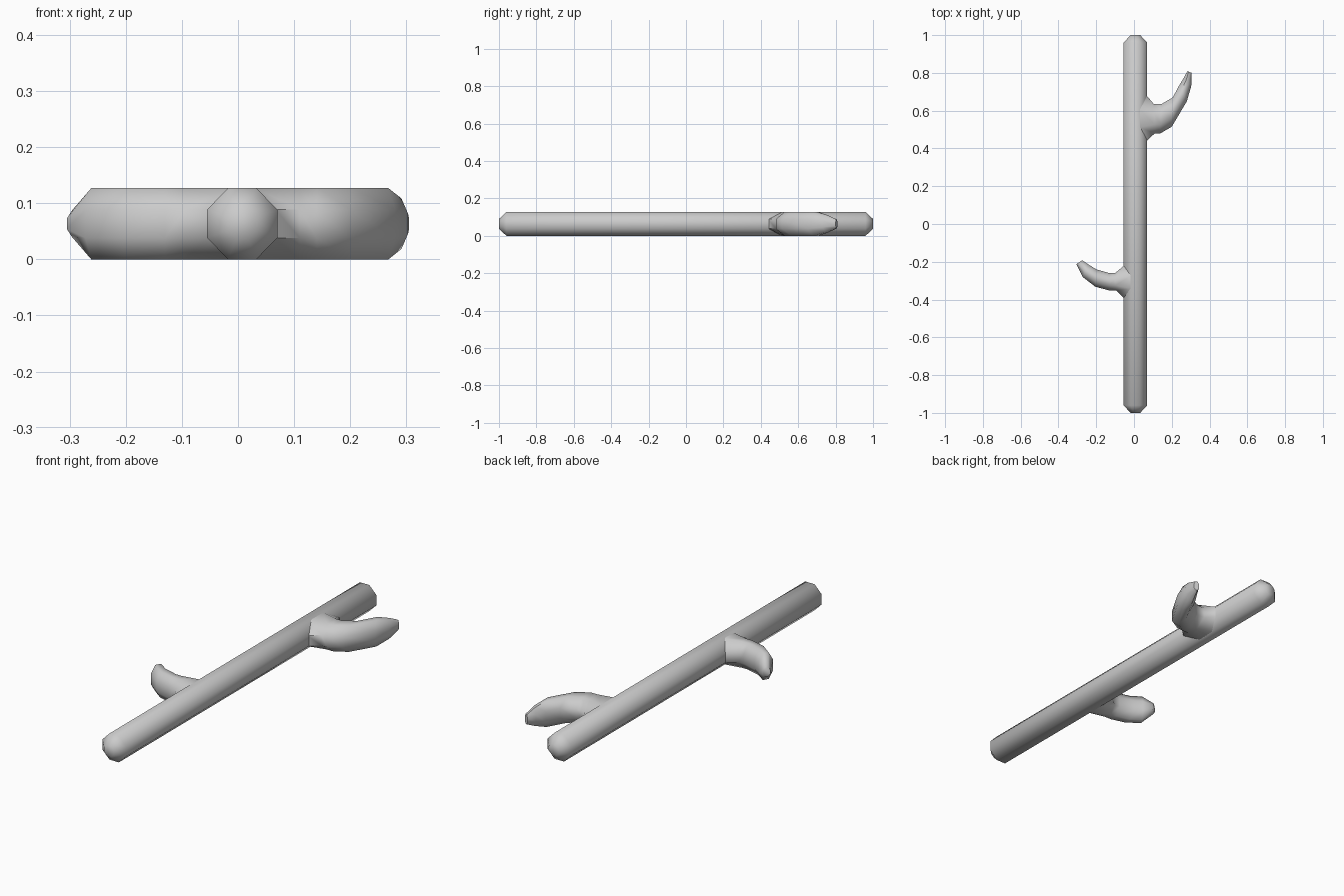
import bpy, bmesh, math
from mathutils import Vector

if "Cube" in bpy.data.objects:
    bpy.data.objects.remove(bpy.data.objects["Cube"])

ZC = 0.0635   # mid-height of every part
H = 0.0635    # full half height
T = 0.0235    # half height of the blunt tips
K = 0.40      # octagon flat / width ratio


def loft(name, sections):
    """Octagonal loft; each section is (edge a, edge b, half height, shift of flat top in x)."""
    bm = bmesh.new()
    rings = []
    for a, b, h, shift in sections:
        a, b = Vector(a), Vector(b)
        mid, half = (a + b) / 2, (a - b) / 2
        ring = []
        for u, w in ((1, -K), (1, K), (K, 1), (-K, 1), (-1, K), (-1, -K), (-K, -1), (K, -1)):
            p = mid + half * u
            if abs(w) == 1:
                p.x += shift
            ring.append(bm.verts.new((p.x, p.y, ZC + h * w)))
        rings.append(ring)
    for r, s in zip(rings, rings[1:]):
        for i in range(8):
            j = (i + 1) % 8
            bm.faces.new((r[i], r[j], s[j], s[i]))
    bm.faces.new(rings[0])
    bm.faces.new(rings[-1])
    bmesh.ops.recalc_face_normals(bm, faces=bm.faces)
    mesh = bpy.data.meshes.new(name)
    bm.to_mesh(mesh)
    bm.free()
    ob = bpy.data.objects.new(name, mesh)
    bpy.context.collection.objects.link(ob)
    bpy.ops.object.select_all(action='DESELECT')
    ob.select_set(True)
    bpy.context.view_layer.objects.active = ob
    bpy.ops.object.shade_smooth_by_angle(angle=math.radians(60))
    return ob


# Straight main stick with chamfered ends
loft("stick", [((-0.055 + c, y), (0.07 - c, y), H - c, 0)
               for y, c in ((-1, 0.037), (-0.96, 0), (0.96, 0), (1, 0.037))])

# Larger branch, flared where it joins, hooking towards +y
loft("large_branch", [
    ((0.067, 0.68), (0.067, 0.44), H, -0.037),
    ((0.105, 0.635), (0.11, 0.48), H, 0),
    ((0.145, 0.635), (0.14, 0.48), H, 0),
    ((0.205, 0.67), (0.20, 0.515), H, 0),
    ((0.24, 0.735), (0.28, 0.65), H, 0),
    ((0.264, 0.775), (0.303, 0.73), 0.045, 0),
    ((0.283, 0.81), (0.305, 0.80), T, 0)])

# Smaller branch on the other side
loft("small_branch", [
    ((-0.052, -0.22), (-0.052, -0.395), H, 0.037),
    ((-0.10, -0.26), (-0.095, -0.352), H, 0),
    ((-0.13, -0.26), (-0.13, -0.352), H, 0),
    ((-0.20, -0.24), (-0.205, -0.332), H, 0),
    ((-0.237, -0.217), (-0.272, -0.28), H, 0),
    ((-0.275, -0.192), (-0.305, -0.212), T, 0)])
